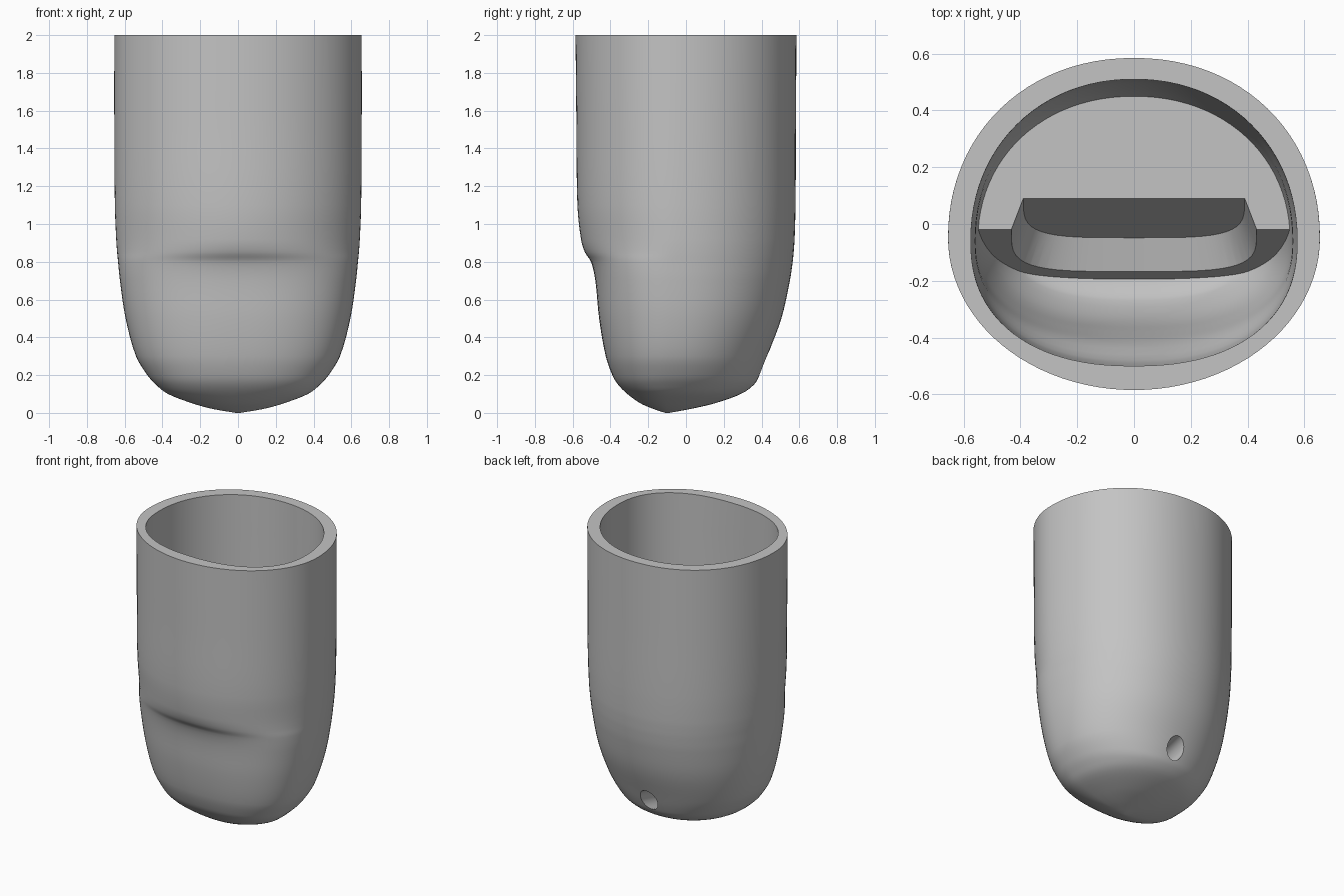
import bpy, bmesh, math

old = bpy.data.objects.get("Cube")
if old:
    bpy.data.objects.remove(old)

grey = bpy.data.materials.new("plain grey")
grey.use_nodes = True
grey.diffuse_color = (0.55, 0.55, 0.55, 1)
grey.node_tree.nodes["Principled BSDF"].inputs["Base Color"].default_value = grey.diffuse_color

SEGMENTS = 96


def make_object(name, bm):
    bmesh.ops.recalc_face_normals(bm, faces=bm.faces)
    mesh = bpy.data.meshes.new(name)
    bm.to_mesh(mesh)
    bm.free()
    mesh.materials.append(grey)
    obj = bpy.data.objects.new(name, mesh)
    bpy.context.collection.objects.link(obj)
    return obj


def loft(name, rings):
    """Skin a list of closed rings and cap both ends."""
    bm = bmesh.new()
    rows = [[bm.verts.new(p) for p in ring] for ring in rings]
    for low, high in zip(rows, rows[1:]):
        for i in range(len(low)):
            j = (i + 1) % len(low)
            bm.faces.new((low[i], low[j], high[j], high[i]))
    bm.faces.new(rows[0])
    bm.faces.new(rows[-1])
    return make_object(name, bm)


def refine(rows, steps):
    """Smooth interpolation between profile rows."""
    result = []
    for i in range(len(rows) - 1):
        p, q = rows[i], rows[i + 1]
        before, after = rows[max(i - 1, 0)], rows[min(i + 2, len(rows) - 1)]
        h = q[0] - p[0]
        for s in range(steps):
            t = s / steps
            row = [p[0] + t * h]
            for k in range(1, len(p)):
                m = (q[k] - before[k]) / (q[0] - before[0]) * h
                n = (after[k] - p[k]) / (after[0] - p[0]) * h
                row.append((2*t**3 - 3*t**2 + 1) * p[k] + (t**3 - 2*t**2 + t) * m
                           + (3*t**2 - 2*t**3) * q[k] + (t**3 - t**2) * n)
            result.append(row)
    return result + [rows[-1]]


def section(z, half, front, back, centre, power):
    """Oval ring whose front and back halves differ in depth and fullness."""
    ring = []
    for i in range(SEGMENTS):
        a = math.tau * i / SEGMENTS
        c, s = math.cos(a), math.sin(a)
        e = 2 / (power if s < 0 else 2.1)
        reach = (back - centre) if s > 0 else (centre - front)
        ring.append((math.copysign(abs(c) ** e, c) * half,
                     centre + math.copysign(abs(s) ** e, s) * reach, z))
    return ring


def shell(name, rows, steps=4):
    return loft(name, [section(*row) for row in refine(rows, steps)])


def boolean(target, tool, operation):
    mod = target.modifiers.new(operation.lower(), "BOOLEAN")
    mod.operation = operation
    mod.solver = "EXACT"
    mod.object = tool
    bpy.context.view_layer.objects.active = target
    bpy.ops.object.modifier_apply(modifier=mod.name)
    bpy.data.objects.remove(tool)


# Outer body: height, half width, front, back, centre, front fullness
body = shell("fingertip_sleeve", [
    (0, .01, -.11, -.09, -.1, 2),
    (.02, .13, -.17, .02, -.1, 2),
    (.05, .24, -.24, .15, -.1, 2.1),
    (.1, .37, -.31, .29, -.09, 2.3),
    (.15, .435, -.36, .36, -.08, 2.4),
    (.2, .48, -.39, .39, -.07, 2.4),
    (.3, .54, -.425, .43, -.06, 2.4),
    (.5, .595, -.46, .505, -.05, 2.4),
    (.7, .625, -.48, .55, -.05, 2.4),
    (.8, .635, -.503, .565, -.05, 2.3),
    (.85, .64, -.535, .57, -.05, 2.1),
    (.92, .645, -.556, .575, -.05, 2),
    (1.1, .652, -.575, .58, -.05, 2),
    (1.5, .655, -.58, .582, -.05, 2),
    (2, .655, -.585, .585, -.05, 2)])

# Hollow inside, open at the top
hollow = shell("hollow_cutter", [
    (.17, .36, -.18, .13, -.06, 2.5),
    (.2, .4, -.21, .18, -.06, 2.5),
    (.25, .44, -.27, .25, -.06, 2.4),
    (.4, .505, -.34, .36, -.06, 2.4),
    (.6, .55, -.38, .45, -.06, 2.4),
    (.8, .56, -.42, .49, -.06, 2.4),
    (1, .57, -.49, .505, -.06, 2.3),
    (2, .575, -.5, .51, -.06, 2.3),
    (2.1, .575, -.5, .51, -.06, 2.3)])

# Solid floor at the back, with a steep face falling towards the front
FLOOR, SLOPE = .6, .42
wedge = [(-.02, FLOOR), (1, FLOOR), (1, 0), (-.02 - SLOPE * FLOOR, 0)]
block = loft("floor_block", [[(x, y, z) for y, z in wedge] for x in (-1, 1)])
boolean(hollow, block, "DIFFERENCE")


# Tapered recess let into the steep face
def recess_ring(half, top, drop):
    ring = [(-half, top + .03 * SLOPE, FLOOR + .03), (half, top + .03 * SLOPE, FLOOR + .03)]
    for i in range(25):
        a = math.pi * i / 24
        c, s = math.cos(a), math.sin(a)
        x = math.copysign(abs(c) ** .5, c) * half
        depth = s ** .5 * drop
        ring.append((x, top - SLOPE * depth, FLOOR - depth))
    return ring


recess = loft("recess_cutter", [recess_ring(.44, -.04, .355), recess_ring(.39, .09, .33)])
boolean(hollow, recess, "UNION")
boolean(body, hollow, "DIFFERENCE")

# Small round blind hole low on the back
bm = bmesh.new()
bmesh.ops.create_cone(bm, cap_ends=True, segments=32, radius1=.065, radius2=.065, depth=.4)
hole = make_object("hole_cutter", bm)
hole.location = (0, .42, .26)
hole.rotation_euler = (math.radians(-75), 0, 0)
bpy.context.view_layer.update()
boolean(body, hole, "DIFFERENCE")

bpy.ops.object.select_all(action="DESELECT")
body.select_set(True)
bpy.context.view_layer.objects.active = body
bpy.ops.object.shade_smooth_by_angle(angle=math.radians(35))
